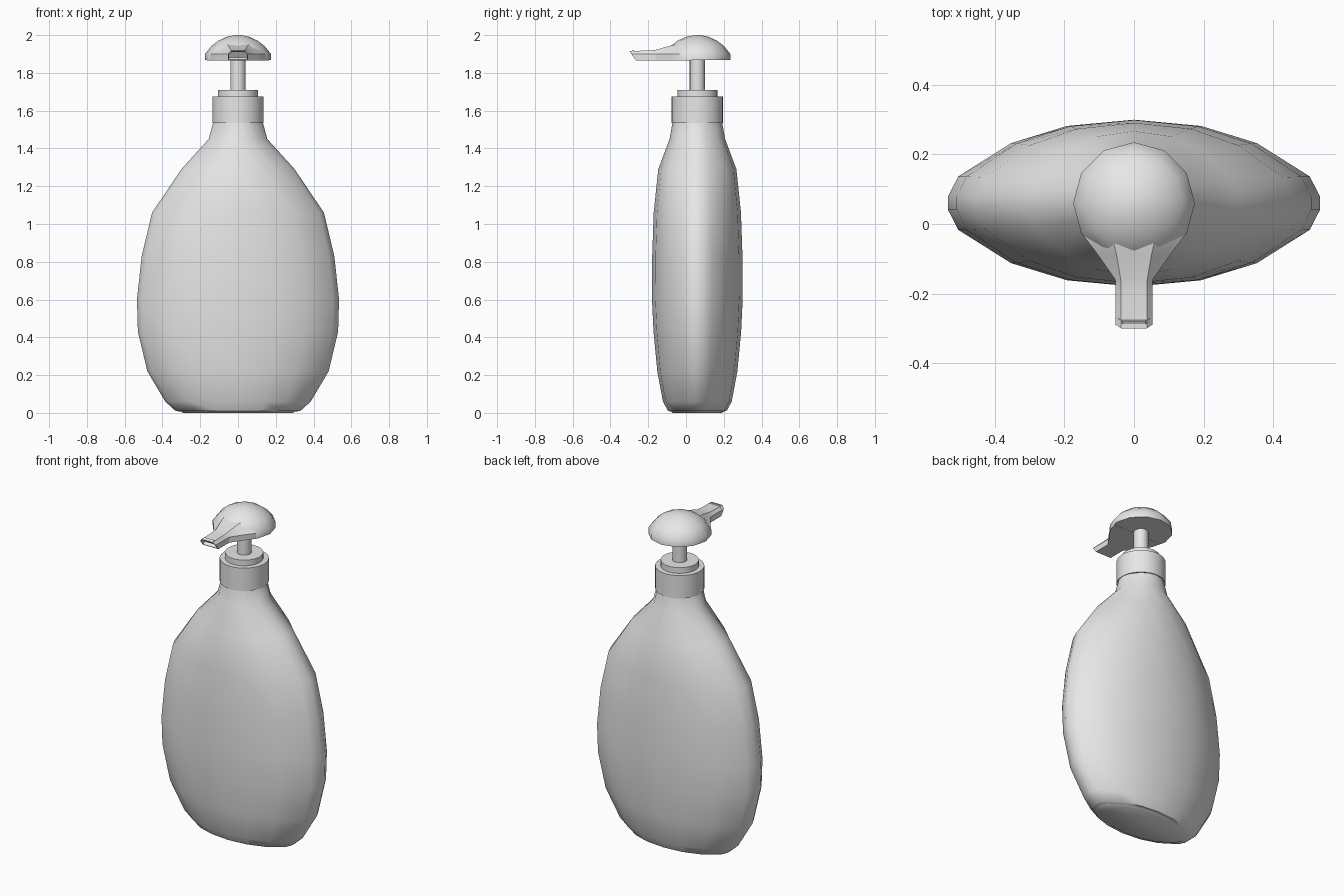
import bpy
import bmesh
from math import sin, cos, tau, radians

if "Cube" in bpy.data.objects:
    bpy.data.objects.remove(bpy.data.objects["Cube"])

AXIS = 0.06  # y of the bottle's centre line

grey = bpy.data.materials.new("light_grey")
grey.use_nodes = True
grey.diffuse_color = (0.8, 0.8, 0.8, 1)
grey.node_tree.nodes["Principled BSDF"].inputs["Base Color"].default_value = (0.8, 0.8, 0.8, 1)


def loft(name, rings, angle=40, hollow=0):
    """Skin closed rings of points and cap both ends; optionally recess the last cap."""
    bm = bmesh.new()
    loops = [[bm.verts.new(p) for p in ring] for ring in rings]
    n = len(loops[0])
    for a, b in zip(loops, loops[1:]):
        for i in range(n):
            j = (i + 1) % n
            bm.faces.new((a[i], a[j], b[j], b[i]))
    bm.faces.new(loops[0][::-1])
    cap = bm.faces.new(loops[-1])
    bmesh.ops.recalc_face_normals(bm, faces=bm.faces)
    if hollow:
        bmesh.ops.inset_region(bm, faces=[cap], thickness=hollow)
        bmesh.ops.inset_region(bm, faces=[cap], thickness=0.001, depth=-0.02)
    mesh = bpy.data.meshes.new(name)
    bm.to_mesh(mesh)
    bm.free()
    mesh.materials.append(grey)
    obj = bpy.data.objects.new(name, mesh)
    bpy.context.collection.objects.link(obj)
    bpy.ops.object.select_all(action="DESELECT")
    obj.select_set(True)
    bpy.context.view_layer.objects.active = obj
    bpy.ops.object.shade_smooth_by_angle(angle=radians(angle))
    return obj


def circle(n):
    return [(sin(tau * i / n), cos(tau * i / n)) for i in range(n)]


def stack(name, section, levels, angle=40):
    """Scale a unit section by (half width, half depth) at each height."""
    return loft(name, [[(x * w, AXIS + y * d, z) for x, y in section]
                       for w, d, z in levels], angle)


def turned(name, profile, n=32, angle=40):
    return stack(name, circle(n), [(r, r, z) for r, z in profile], angle)


# Bottle: lens-like oval section with slightly flattened ends
quarter = [(0.36, 0.925), (0.66, 0.72), (0.945, 0.32), (1, 0.08)]
right = [(0, 1)] + quarter + [(x, -y) for x, y in quarter[::-1]]
oval = right + [(-x, -y) for x, y in right]
stack("bottle", oval, [
    (0.29, 0.13, 0.006), (0.33, 0.155, 0.01), (0.385, 0.182, 0.06),
    (0.48, 0.212, 0.22), (0.53, 0.232, 0.43), (0.535, 0.24, 0.60),
    (0.51, 0.239, 0.83), (0.455, 0.231, 1.06), (0.30, 0.207, 1.29),
    (0.155, 0.147, 1.45), (0.131, 0.131, 1.54)], 50)
# Thin foot under the bottle
stack("foot", oval, [(0.29, 0.13, 0), (0.31, 0.145, 0.012)])

# Collar, ring and pump stem
turned("collar", [(0.136, 1.535), (0.136, 1.675)])
turned("collar_ring", [(0.106, 1.67), (0.106, 1.71)])
turned("pump_stem", [(0.041, 1.70), (0.041, 1.89)], 16)

# Pump head: twelve-sided rim under a smooth dome
turned("pump_head", [(0.175, 1.867), (0.175, 1.90), (0.14, 1.943),
                     (0.105, 1.97), (0.06, 1.991), (0.02, 1.999),
                     (0.004, 2.0)], 12)

# Spout: flares out of the head and ends in a slanted, hollow tip
# (y at top, y at bottom, half width, top half width, shoulder z, top z)
sections = [(0.03, 0.03, 0.165, 0.07, 1.90, 1.965),
            (-0.025, -0.025, 0.152, 0.065, 1.90, 1.958),
            (-0.09, -0.09, 0.103, 0.05, 1.90, 1.942),
            (-0.16, -0.16, 0.054, 0.038, 1.90, 1.922),
            (-0.20, -0.19, 0.053, 0.037, 1.90, 1.918),
            (-0.30, -0.265, 0.053, 0.037, 1.90, 1.916)]
rings = []
for yt, yb, w, wt, zs, zt in sections:
    ym = yb + (yt - yb) * 0.7
    half = [(w, yb, 1.866), (w, ym, zs), (wt, yt, zt)]
    rings.append(half + [(-x, y, z) for x, y, z in half[::-1]])
loft("spout", rings, 30, hollow=0.007)
